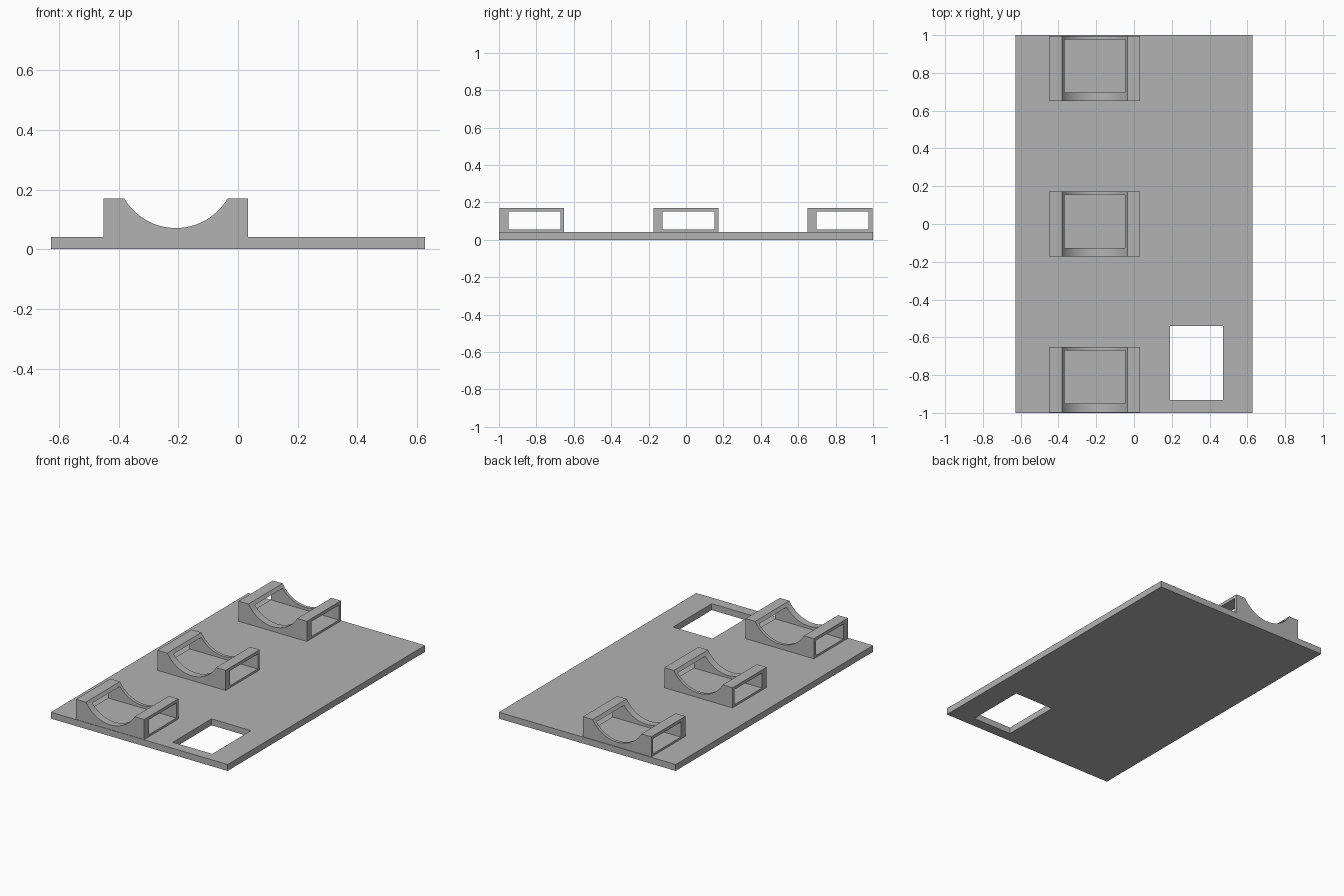
import bpy, bmesh, math

cube = bpy.data.objects.get("Cube")
if cube:
    bpy.data.objects.remove(cube, do_unlink=True)

grey = bpy.data.materials.new("plain grey")
grey.use_nodes = True
colour = (0.45, 0.45, 0.45, 1)
grey.diffuse_color = colour
grey.node_tree.nodes["Principled BSDF"].inputs["Base Color"].default_value = colour


def extrude_profile(name, points, direction):
    """Closed solid from a planar outline pushed along a direction."""
    bm = bmesh.new()
    face = bm.faces.new([bm.verts.new(p) for p in points])
    result = bmesh.ops.extrude_face_region(bm, geom=[face], use_keep_orig=True)
    moved = [v for v in result["geom"] if isinstance(v, bmesh.types.BMVert)]
    bmesh.ops.translate(bm, verts=moved, vec=direction)
    bmesh.ops.recalc_face_normals(bm, faces=bm.faces)
    mesh = bpy.data.meshes.new(name)
    bm.to_mesh(mesh)
    bm.free()
    mesh.materials.append(grey)
    obj = bpy.data.objects.new(name, mesh)
    bpy.context.collection.objects.link(obj)
    return obj


def box(name, x0, x1, y0, y1, z0, z1):
    outline = [(x0, y0, z0), (x1, y0, z0), (x1, y1, z0), (x0, y1, z0)]
    return extrude_profile(name, outline, (0, 0, z1 - z0))


def cut(obj, cutter):
    """Subtract the cutter, apply the result and discard the cutter."""
    cutter.hide_render = True
    mod = obj.modifiers.new("opening", 'BOOLEAN')
    mod.operation = 'DIFFERENCE'
    mod.solver = 'EXACT'
    mod.object = cutter
    bpy.context.view_layer.objects.active = obj
    bpy.ops.object.modifier_apply(modifier=mod.name)
    bpy.data.objects.remove(cutter, do_unlink=True)


# Base plate with a rectangular opening
PLATE_TOP = 0.041
plate = box("base_plate", -0.627, 0.627, -1, 1, 0, PLATE_TOP)
cut(plate, box("plate_cutter", 0.19, 0.47, -0.932, -0.54, -0.1, 0.1))

# Cradle outline: a block with a circular trough in its top
LEFT, RIGHT, TOP, BOTTOM = -0.451, 0.033, 0.17, 0.03
CENTRE, HALF, TROUGH = -0.208, 0.173, 0.071
sag = TOP - TROUGH
radius = (HALF ** 2 + sag ** 2) / (2 * sag)
spread = math.asin(HALF / radius)
STEPS = 32
LENGTH = 0.346


def make_cradle(name, y):
    points = [(LEFT, y, TOP), (LEFT, y, BOTTOM), (RIGHT, y, BOTTOM), (RIGHT, y, TOP)]
    for i in range(STEPS + 1):
        a = spread * (1 - 2 * i / STEPS)
        points.append((CENTRE + radius * math.sin(a), y,
                       TROUGH + radius * (1 - math.cos(a))))
    cradle = extrude_profile(name, points, (0, LENGTH, 0))
    # Strap slot running sideways through the block
    cut(cradle, box("slot_cutter", LEFT - 0.1, RIGHT + 0.1,
                    y + 0.047, y + 0.326, 0.054, 0.15))
    bpy.ops.object.select_all(action='DESELECT')
    cradle.select_set(True)
    bpy.context.view_layer.objects.active = cradle
    bpy.ops.object.shade_smooth_by_angle(angle=math.radians(20))


# Three cradles in a row
for name, y in (("front_cradle", -0.997), ("middle_cradle", -0.173), ("back_cradle", 0.65)):
    make_cradle(name, y)
